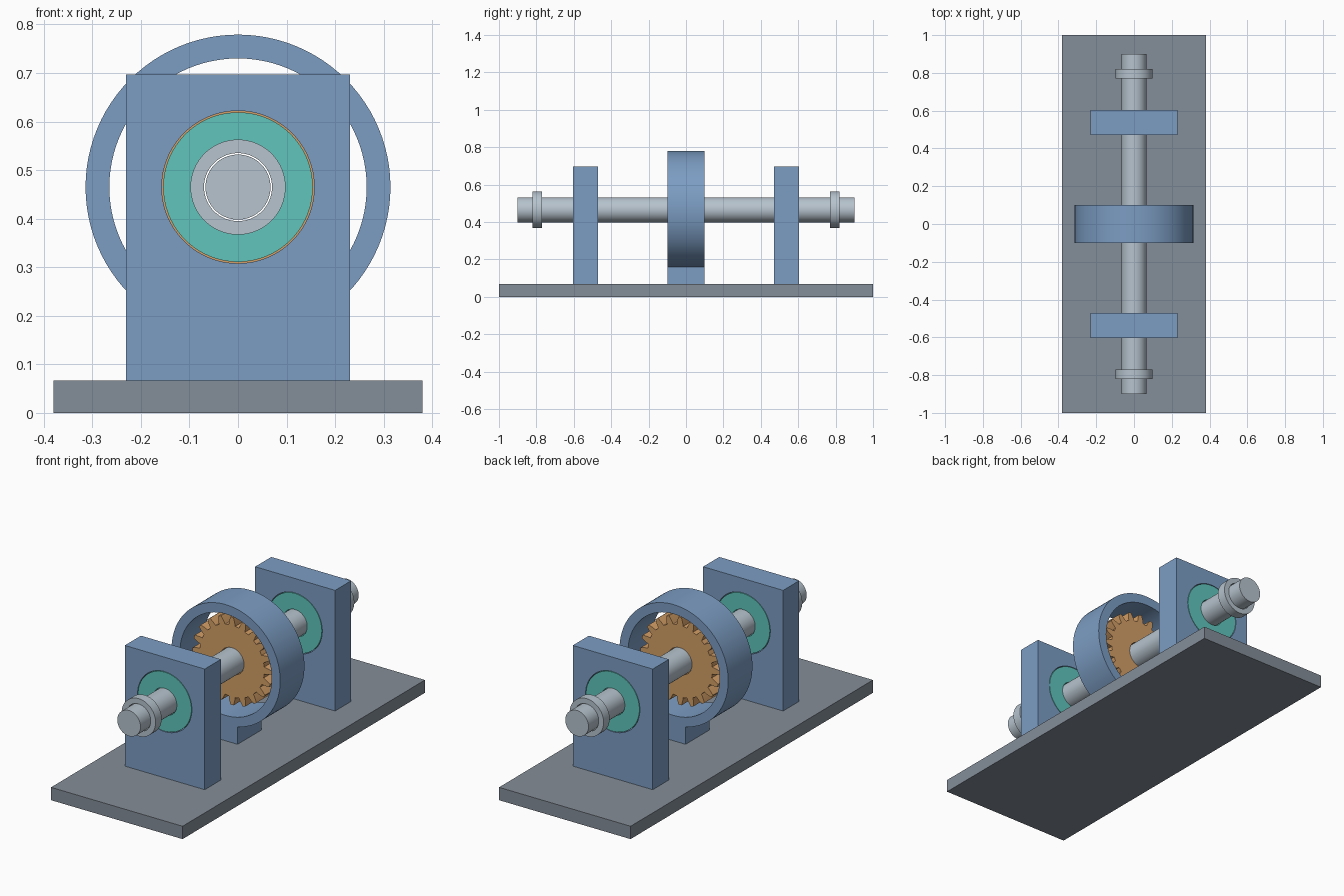
import bpy, bmesh, math

if "Cube" in bpy.data.objects:
    bpy.data.objects.remove(bpy.data.objects["Cube"])

AXIS = 0.465   # shaft height
FLOOR = 0.067  # top of base plate
BORE = 0.070   # running clearance around shaft


def material(name, rgb):
    m = bpy.data.materials.new(name)
    m.diffuse_color = [((c / 255 + 0.055) / 1.055) ** 2.4 for c in rgb] + [1]
    m.use_nodes = True
    m.node_tree.nodes["Principled BSDF"].inputs["Base Color"].default_value = m.diffuse_color
    return m


BLUE = material("steel_blue", (124, 157, 195))
GREY = material("dark_grey", (132, 141, 152))
METAL = material("pale_metal", (182, 195, 205))
TEAL = material("teal", (96, 197, 188))
BRASS = material("brass", (212, 159, 103))


def circle(r, n=96):
    return [(r * math.cos(math.tau * i / n), r * math.sin(math.tau * i / n))
            for i in range(n)]


def rect(x0, x1, z0, z1):
    return [(x0, z0), (x1, z0), (x1, z1), (x0, z1)]


def gear_outline(teeth, root, tip):
    # each tooth: wide root, tapered flank, narrower tip
    pts = []
    for i in range(teeth):
        for offset, r in ((-0.32, root), (-0.23, (root + tip) / 2), (-0.12, tip),
                          (0.12, tip), (0.23, (root + tip) / 2), (0.32, root)):
            a = math.tau * (i + offset) / teeth
            pts.append((r * math.cos(a), r * math.sin(a)))
    return pts


def extrude_part(name, outlines, y, depth, mat, z=AXIS):
    """Extrude an outline (with optional holes) along y, centred on y."""
    curve = bpy.data.curves.new(name + "_profile", 'CURVE')
    curve.dimensions = '2D'
    curve.fill_mode = 'BOTH'
    curve.extrude = depth / 2
    for pts in outlines:
        s = curve.splines.new('POLY')
        s.points.add(len(pts) - 1)
        for p, (u, v) in zip(s.points, pts):
            p.co = (u, v, 0, 1)
        s.use_cyclic_u = True
    tmp = bpy.data.objects.new(name + "_profile", curve)
    bpy.context.collection.objects.link(tmp)
    bpy.context.view_layer.update()
    dg = bpy.context.evaluated_depsgraph_get()
    mesh = bpy.data.meshes.new_from_object(tmp.evaluated_get(dg))
    bpy.data.objects.remove(tmp)

    bm = bmesh.new()
    bm.from_mesh(mesh)
    bmesh.ops.remove_doubles(bm, verts=bm.verts, dist=1e-5)
    for v in bm.verts:   # stand the profile upright
        v.co = (v.co.x, y - v.co.z, z + v.co.y)
    bmesh.ops.recalc_face_normals(bm, faces=bm.faces)
    bm.to_mesh(mesh)
    bm.free()
    mesh.name = name
    mesh.materials.clear()
    mesh.materials.append(mat)
    ob = bpy.data.objects.new(name, mesh)
    bpy.context.collection.objects.link(ob)
    bpy.ops.object.select_all(action='DESELECT')
    ob.select_set(True)
    bpy.context.view_layer.objects.active = ob
    bpy.ops.object.shade_smooth_by_angle(angle=math.radians(20))
    return ob


# Base plate and shaft
extrude_part("base_plate", [rect(-0.38, 0.38, 0, FLOOR)], 0, 2.0, GREY, z=0)
extrude_part("shaft", [circle(0.067)], 0, 1.8, METAL)

# Bearing pedestals, bearings and shaft collars at both ends
for side, s in (("front", -1), ("back", 1)):
    extrude_part(side + "_pedestal",
                 [rect(-0.231, 0.231, FLOOR - AXIS, 0.697 - AXIS), circle(0.157)],
                 s * 0.538, 0.133, BLUE)
    extrude_part(side + "_bearing", [circle(0.154), circle(BORE)],
                 s * 0.538, 0.133, TEAL)
    extrude_part(side + "_collar", [circle(0.098), circle(BORE)],
                 s * 0.795, 0.05, METAL)

# Toothed gear inside its ring housing, with a small foot below
extrude_part("gear", [gear_outline(20, 0.187, 0.229), circle(BORE)], 0, 0.10, BRASS)
extrude_part("ring_housing", [circle(0.314), circle(0.265)], 0, 0.2, BLUE)
extrude_part("housing_foot", [rect(-0.067, 0.067, FLOOR, 0.16)], 0, 0.198, BLUE, z=0)
